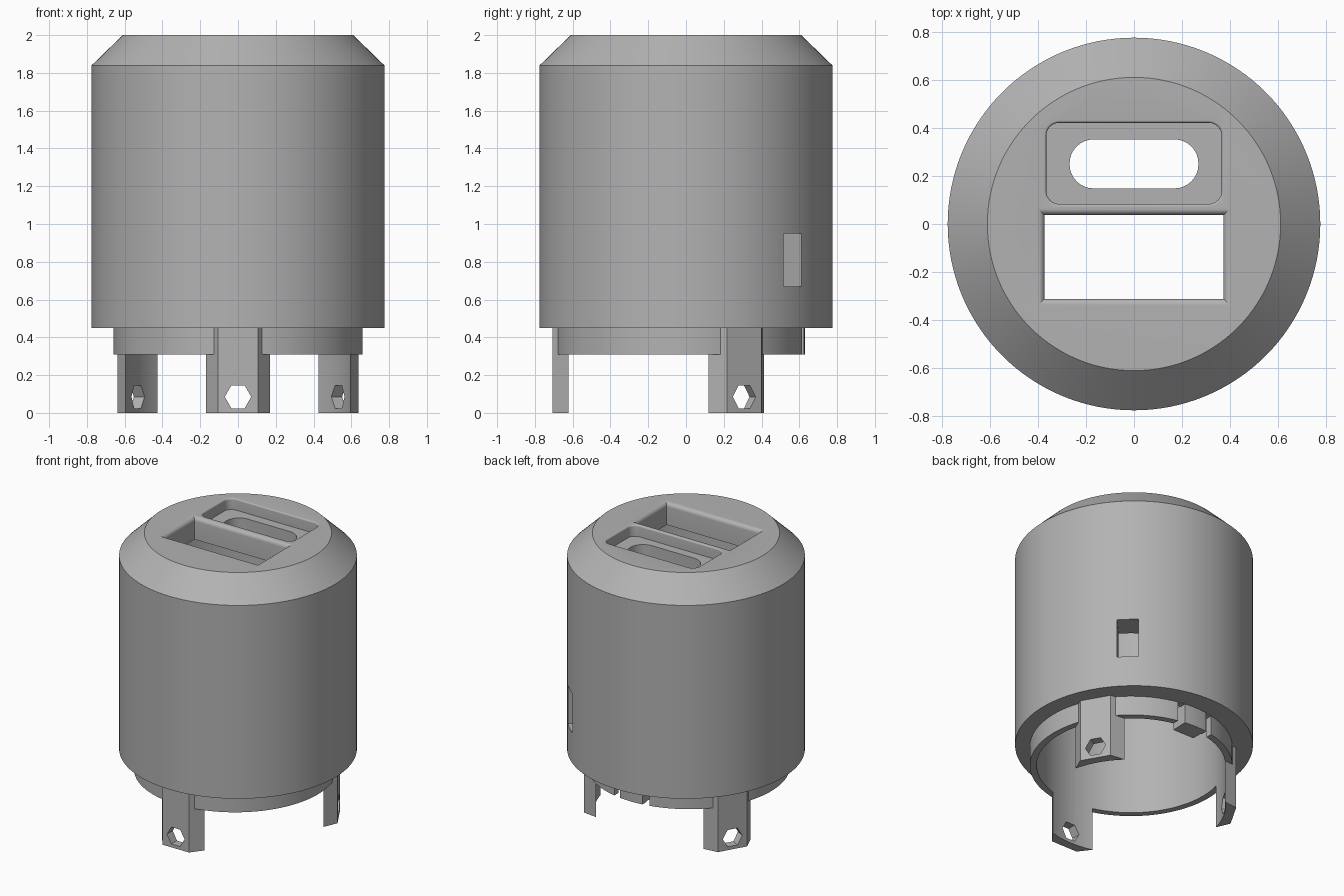
import bpy, bmesh
from math import sin, cos, pi, radians, sqrt
from mathutils import Matrix, Vector

cube = bpy.data.objects.get("Cube")
if cube:
    bpy.data.objects.remove(cube, do_unlink=True)

grey = bpy.data.materials.new("plain_grey")
grey.use_nodes = True
colour = (0.45, 0.45, 0.45, 1)
grey.diffuse_color = colour
grey.node_tree.nodes["Principled BSDF"].inputs["Base Color"].default_value = colour

AXIS_Y = -0.03          # the lower ring and cavity sit slightly forward
CAVITY_R = 0.615


def loft(name, loops, matrix=Matrix()):
    """Closed solid through a stack of matching point loops."""
    bm = bmesh.new()
    rings = [[bm.verts.new(matrix @ Vector(p)) for p in loop] for loop in loops]
    n = len(rings[0])
    for a, b in zip(rings, rings[1:]):
        for i in range(n):
            j = (i + 1) % n
            bm.faces.new((a[i], a[j], b[j], b[i]))
    bm.faces.new(rings[0][::-1])
    bm.faces.new(rings[-1])
    bmesh.ops.recalc_face_normals(bm, faces=bm.faces)
    mesh = bpy.data.meshes.new(name)
    bm.to_mesh(mesh)
    bm.free()
    mesh.materials.append(grey)
    obj = bpy.data.objects.new(name, mesh)
    bpy.context.collection.objects.link(obj)
    return obj


def circle(r, z, cy=0, n=128):
    return [(r * cos(2 * pi * i / n), cy + r * sin(2 * pi * i / n), z) for i in range(n)]


def rounded_rect(hx, hy, r, cy, z, seg=8):
    pts = []
    for k, (sx, sy) in enumerate([(1, 1), (-1, 1), (-1, -1), (1, -1)]):
        for i in range(seg + 1):
            a = (k + i / seg) * pi / 2
            pts.append((sx * (hx - r) + r * cos(a), cy + sy * (hy - r) + r * sin(a), z))
    return pts


def rect(hx, hy, cy, z):
    return [(sx * hx, cy + sy * hy, z) for sx, sy in [(1, 1), (-1, 1), (-1, -1), (1, -1)]]


def box(name, lo, hi, matrix=Matrix()):
    corners = [(lo[0], lo[1]), (hi[0], lo[1]), (hi[0], hi[1]), (lo[0], hi[1])]
    return loft(name, [[(x, y, z) for x, y in corners] for z in (lo[2], hi[2])], matrix)


def combine(target, other, operation):
    mod = target.modifiers.new("join", 'BOOLEAN')
    mod.operation, mod.solver, mod.object = operation, 'EXACT', other
    bpy.context.view_layer.objects.active = target
    bpy.ops.object.modifier_apply(modifier=mod.name)
    bpy.data.objects.remove(other, do_unlink=True)


def fillet(size, steps=6):
    """Outward offset and height of a rounded rim, ending above the top face."""
    pairs = [(size * (1 - cos(i / steps * pi / 2)), 2 - size + size * sin(i / steps * pi / 2))
             for i in range(steps + 1)]
    return pairs + [(size, 2.1)]


# Outer shell with sloped shoulder, and the lower ring
housing = loft("housing", [circle(0.775, 0.45), circle(0.775, 1.84), circle(0.61, 2)])
combine(housing, loft("lower_ring", [circle(0.66, 0.31, AXIS_Y), circle(0.66, 0.6, AXIS_Y)]), 'UNION')

# Three legs with tapered flanks
leg_frames = [Matrix.Translation((0, AXIS_Y, 0)) @ Matrix.Rotation(radians(a), 4, 'Z')
              for a in (-90, 30, 150)]
leg_plan = [(0.55, -0.2), (0.677, -0.105), (0.677, 0.105), (0.55, 0.2)]
for frame in leg_frames:
    leg = loft("leg", [[(x, y, z) for x, y in leg_plan] for z in (0, 0.5)], frame)
    combine(housing, leg, 'UNION')

# Hollow interior
combine(housing, loft("cavity", [circle(CAVITY_R, -0.1, AXIS_Y), circle(CAVITY_R, 1.84, AXIS_Y)]),
        'DIFFERENCE')

# Hexagonal holes through the legs
for frame in leg_frames:
    hexagon = [[(x, 0.07 * cos(i * pi / 3), 0.085 + 0.07 * sin(i * pi / 3)) for i in range(6)]
               for x in (0.5, 0.8)]
    combine(housing, loft("hex_hole", hexagon, frame), 'DIFFERENCE')

# Rectangular window with rounded rim
window = [rect(0.372, 0.174, -0.137, 1.7)]
window += [rect(0.372 + o, 0.174 + o, -0.137, z) for o, z in fillet(0.03)]
combine(housing, loft("window_cut", window), 'DIFFERENCE')

# Shallow recess with a rounded slot through its floor
recess = [rounded_rect(0.365, 0.169, 0.055, 0.252, 1.92)]
recess += [rounded_rect(0.365 + o, 0.169 + o, 0.055 + o, 0.252, z) for o, z in fillet(0.01)]
combine(housing, loft("recess_cut", recess), 'DIFFERENCE')
slot = [rounded_rect(0.268, 0.102, 0.1, 0.25, z) for z in (1.7, 2.1)]
combine(housing, loft("slot_cut", slot), 'DIFFERENCE')

# Side port through the wall
port = box("port_cut", (0.5, -0.07, 0.67), (0.9, 0.07, 0.95), Matrix.Rotation(radians(47), 4, 'Z'))
combine(housing, port, 'DIFFERENCE')

# Rear clip: two gaps in the ring leave a tongue with an inward hook
for side in (-1, 1):
    x = side * 0.115
    gap = box("clip_gap", (x - 0.025, 0.45, 0.2), (x + 0.025, 0.8, 0.449))
    combine(housing, gap, 'DIFFERENCE')
clip = box("rear_clip", (-0.085, 0.5, 0.312), (0.085, 0.595, 0.46))

for obj in (housing, clip):
    bpy.ops.object.select_all(action='DESELECT')
    obj.select_set(True)
    bpy.context.view_layer.objects.active = obj
    bpy.ops.object.shade_smooth_by_angle(angle=radians(25))
